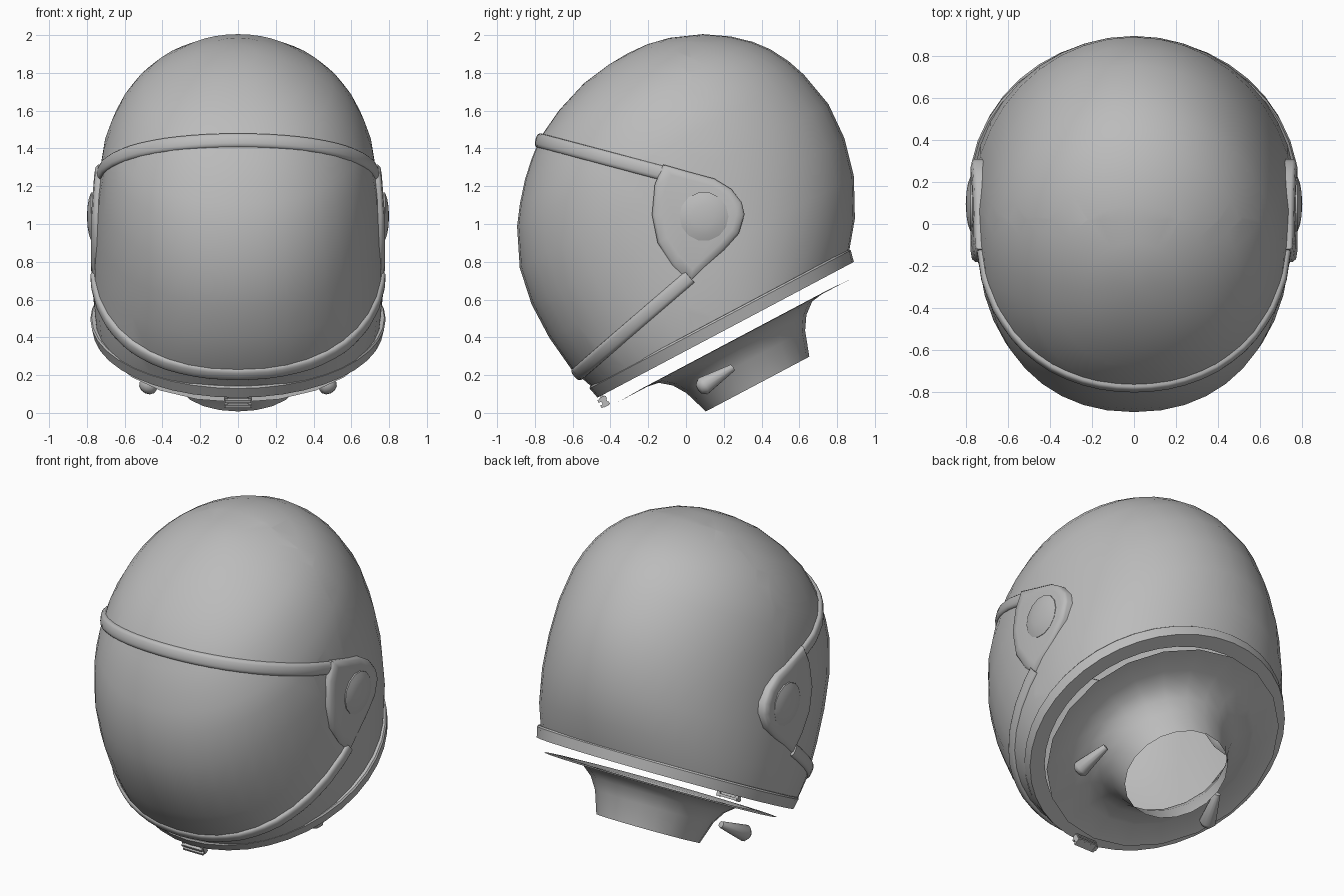
import bpy, bmesh, math
from mathutils import Vector, Matrix
from mathutils.bvhtree import BVHTree

cube = bpy.data.objects.get("Cube")
if cube:
    bpy.data.objects.remove(cube)

grey = bpy.data.materials.new("plain_grey")
grey.use_nodes = True
tone = (0.5, 0.5, 0.5, 1)
grey.diffuse_color = tone
grey.node_tree.nodes["Principled BSDF"].inputs["Base Color"].default_value = tone

# Tilted frame of the neck opening
TILT = Matrix.Translation((0, 0.21, 0.44)) @ Matrix.Rotation(math.radians(27.9), 4, 'X')


def finish(bm, name, angle=40, fix=True):
    if fix:
        bmesh.ops.remove_doubles(bm, verts=bm.verts, dist=0.0005)
        bmesh.ops.recalc_face_normals(bm, faces=bm.faces)
    mesh = bpy.data.meshes.new(name)
    bm.to_mesh(mesh)
    bm.free()
    mesh.materials.append(grey)
    obj = bpy.data.objects.new(name, mesh)
    bpy.context.collection.objects.link(obj)
    bpy.ops.object.select_all(action='DESELECT')
    obj.select_set(True)
    bpy.context.view_layer.objects.active = obj
    bpy.ops.object.shade_smooth_by_angle(angle=math.radians(angle))


def loft(bm, rings, closed=True):
    rows = [[bm.verts.new(p) for p in ring] for ring in rings]
    for a, b in zip(rows, rows[1:]):
        n = len(a)
        for i in range(n if closed else n - 1):
            j = (i + 1) % n
            bm.faces.new((a[i], a[j], b[j], b[i]))
    return rows


def lathe(name, profile, matrix, seg, angle=40):
    bm = bmesh.new()
    turns = [2 * math.pi * i / seg for i in range(seg)]
    loft(bm, [[matrix @ Vector((r * math.cos(t), r * math.sin(t), h)) for t in turns]
              for r, h in profile])
    finish(bm, name, angle)


def aim(start, direction):
    turn = Vector(direction).to_track_quat('Z', 'Y').to_matrix().to_4x4()
    return Matrix.Translation(start) @ turn


# Helmet body: rings parallel to the opening (height, front, back, half width)
RINGS = [(0.065, -0.768, 0.775, 0.755), (0.2, -0.82, 0.88, 0.768),
         (0.4, -0.845, 0.98, 0.766), (0.6, -0.845, 1.03, 0.757),
         (0.8, -0.81, 1.04, 0.743), (1.0, -0.72, 0.998, 0.712),
         (1.1, -0.65, 0.96, 0.678), (1.2, -0.567, 0.905, 0.63),
         (1.28, -0.485, 0.84, 0.575), (1.36, -0.39, 0.75, 0.5),
         (1.44, -0.235, 0.625, 0.38), (1.505, -0.05, 0.46, 0.23),
         (1.53, 0.11, 0.34, 0.1), (1.536, 0.225, 0.225, 0.0)]
SEG = 40


def ring_point(h, front, back, half, t):
    # The front half is a little squarer than the back half
    power = 0.92 if math.sin(t) < 0 else 1.0
    c, s = (math.copysign(abs(v) ** power, v) for v in (math.cos(t), math.sin(t)))
    return TILT @ Vector((half * c, (front + back) / 2 + (back - front) / 2 * s, h))


body = bmesh.new()
loft(body, [[ring_point(*ring, 2 * math.pi * i / SEG) for i in range(SEG)] for ring in RINGS])
bmesh.ops.remove_doubles(body, verts=body.verts, dist=0.0005)
bmesh.ops.recalc_face_normals(body, faces=body.faces)
surface = BVHTree.FromBMesh(body)

# Visor edges: planes given by height at y = 0 and slope
HINGE_Y = 0.02
EDGES = {"upper": (1.236, -0.265), "lower": (0.702, 0.862)}
cuts = [((0, HINGE_Y, 0), (0, 1, 0))] + [((0, 0, z), (0, -k, 1)) for z, k in EDGES.values()]
for i, (co, no) in enumerate(cuts):
    faces = [f for f in body.faces if i == 0 or f.calc_center_median().y < HINGE_Y]
    edges = {e for f in faces for e in f.edges}
    verts = {v for f in faces for v in f.verts}
    bmesh.ops.bisect_plane(body, geom=faces + list(edges) + list(verts),
                           plane_co=co, plane_no=no)


def in_visor(face):
    c = face.calc_center_median()
    (top, ks), (low, kl) = EDGES.values()
    return c.y < HINGE_Y and low + kl * c.y < c.z < top + ks * c.y


visor = body.copy()
for bm, keep, name in ((body, False, "helmet_shell"), (visor, True, "visor")):
    bmesh.ops.delete(bm, geom=[f for f in bm.faces if in_visor(f) != keep], context='FACES')
    finish(bm, name, 60, fix=False)

# Rounded trims following the visor edges
for side, (height, slope) in EDGES.items():
    forward = Vector((0, -1, -slope)).normalized()
    across = Vector((0, -slope, 1)).normalized()
    origin = Vector((0, HINGE_Y, height + slope * HINGE_Y))
    sections = []
    for i in range(33):
        t = math.pi * i / 32
        ray = Vector((math.cos(t), 0, 0)) + forward * math.sin(t)
        hit, normal, _, _ = surface.ray_cast(origin, ray)
        if hit is None:
            continue
        if normal.dot(ray) < 0:
            normal = -normal
        out = (normal - across * normal.dot(across)).normalized()
        sections.append([hit + across * 0.039 * math.copysign(abs(math.cos(a)) ** 0.75, math.cos(a))
                         + out * (0.026 * math.sin(a) ** 0.75 - 0.006)
                         for a in (math.pi * k / 8 for k in range(9))])
    bm = bmesh.new()
    ends = loft(bm, sections, closed=False)
    for row in (ends[0], ends[-1]):
        bm.faces.new(row)
    finish(bm, side + "_visor_trim", 50)

# Hinge plates leaning in with the shell, with knobs and pegs, on both sides
PLATE = [(-0.12, 1.315), (0.02, 1.275), (0.15, 1.24), (0.24, 1.185), (0.295, 1.115), (0.31, 1.05),
         (0.28, 0.95), (0.2, 0.86), (0.02, 0.69), (-0.07, 0.78), (-0.15, 0.9),
         (-0.18, 1.05), (-0.165, 1.21)]
KY, KZ = 0.095, 1.04
for s, label in ((1, "left"), (-1, "right")):
    bm = bmesh.new()
    layers = []
    for x, scale in ((0.66, 1.0), (0.757, 1.0), (0.771, 0.95), (0.778, 0.8)):
        layers.append([(s * (x - 0.06 * max(0, z - KZ)), KY + (y - KY) * scale, KZ + (z - KZ) * scale)
                       for y, z in PLATE])
    bm.faces.new(loft(bm, layers)[-1])
    finish(bm, label + "_hinge_plate", 45)
    lathe(label + "_hinge_knob", [(0.13, -0.01), (0.13, 0.002), (0.1, 0.013), (0.06, 0.02), (0, 0.024)],
          aim((s * 0.776, KY, KZ), (s, 0, 0)), 14)
    lathe(label + "_peg", [(0, -0.02), (0.03, -0.013), (0.05, 0.012), (0.02, 0.205), (0, 0.21)],
          aim((s * 0.48, 0.08, 0.135), (-s * 0.06, 0.16, 0.1)), 12, 50)

# Rim around the opening, and the collar with its neck tube
lathe("bottom_rim", [(0.68, 0.0), (0.768, 0.0), (0.782, 0.062), (0.775, 0.072), (0.7, 0.075)], TILT, 40)
lathe("neck_collar", [(0.7, -0.072), (0.55, -0.067), (0.46, -0.082), (0.4, -0.13),
                      (0.355, -0.2), (0.31, -0.333)],
      TILT @ Matrix.Translation((0, 0.015, 0)), 20, 60)


# Front buckle: plate, bars and end lugs
def box(bm, centre, size):
    bmesh.ops.create_cube(bm, size=1, matrix=TILT @ Matrix.Translation(centre)
                          @ Matrix.Diagonal((*size, 1)))


bm = bmesh.new()
box(bm, (0, -0.745, -0.03), (0.1, 0.02, 0.06))
for h in (-0.052, -0.02):
    box(bm, (0, -0.75, h), (0.14, 0.05, 0.015))
for s in (-1, 1):
    box(bm, (s * 0.064, -0.745, -0.035), (0.02, 0.03, 0.055))
finish(bm, "front_buckle", 30)
